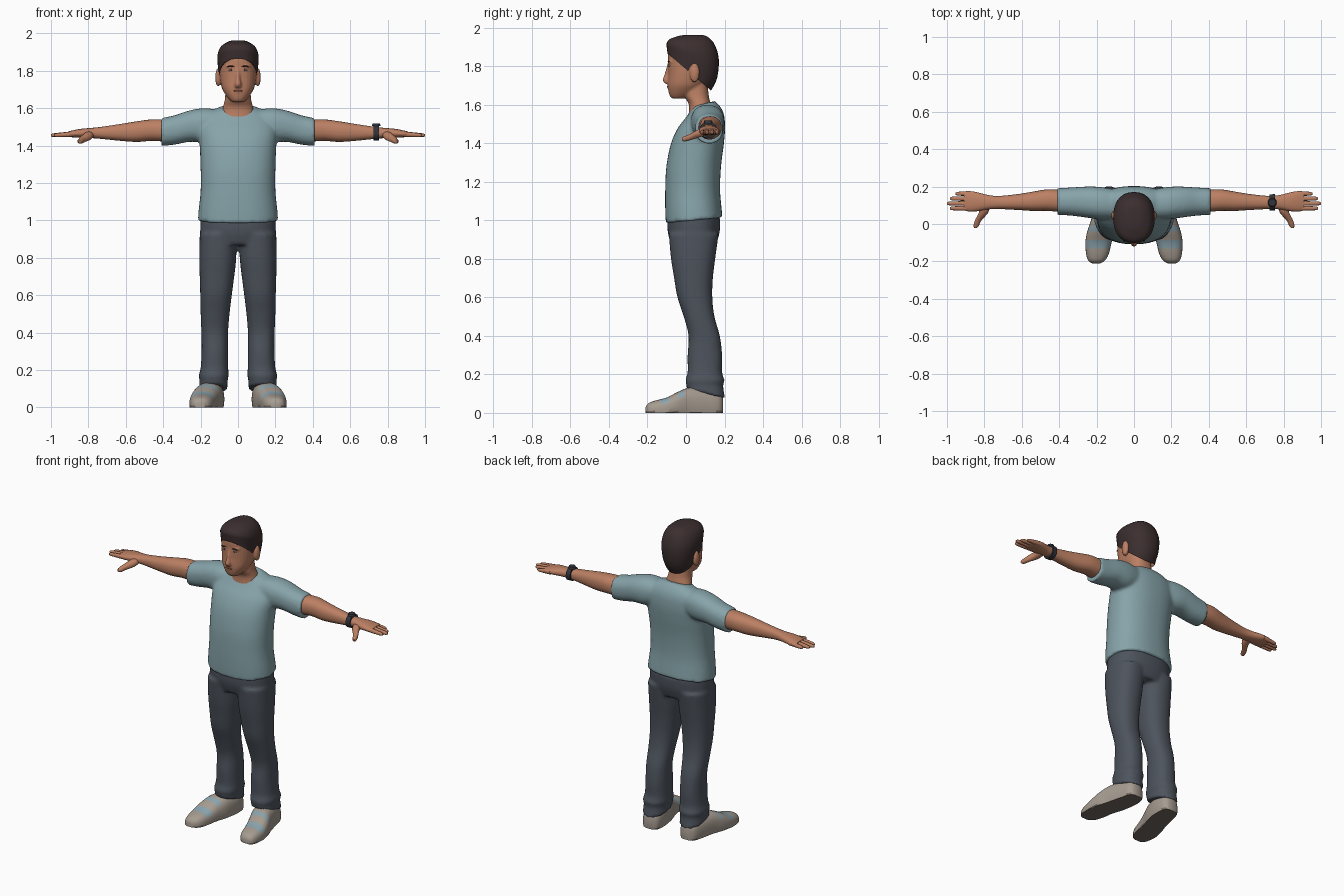
import bpy, bmesh, math
from mathutils import Vector, Matrix

cube = bpy.data.objects.get("Cube")
if cube:
    bpy.data.objects.remove(cube)


def material(name, *rgb):
    m = bpy.data.materials.new(name)
    m.diffuse_color = (*rgb, 1)
    m.use_nodes = True
    bsdf = next(n for n in m.node_tree.nodes if n.type == 'BSDF_PRINCIPLED')
    bsdf.inputs["Base Color"].default_value = (*rgb, 1)
    return m


skin = material("skin", .50, .215, .125)
shirt_blue = material("shirt blue", .24, .37, .40)
denim = material("dark trousers", .075, .088, .11)
hair_brown = material("dark brown hair", .045, .028, .029)
canvas = material("shoe beige", .38, .33, .28)
trim = material("shoe pale blue", .26, .37, .42)
rubber = material("sole brown", .17, .14, .12)
charcoal = material("watch charcoal", .03, .035, .045)
eye_white = material("eye white", .55, .45, .40)
lip = material("lip", .33, .12, .08)


def smooth_rows(rows, steps):
    """Catmull-Rom interpolation between section rows."""
    rows = [Vector(r) for r in rows]
    out = []
    for i in range(len(rows) - 1):
        a, b, c = rows[max(i - 1, 0)], rows[i], rows[i + 1]
        d = rows[min(i + 2, len(rows) - 1)]
        for k in range(steps):
            t = k / steps
            out.append(b + (c - a) * (t / 2) + (a * 2 - b * 5 + c * 4 - d) * (t * t / 2)
                       + (b * 3 - a - c * 3 + d) * (t ** 3 / 2))
    return out + [rows[-1]]


def loft(bm, axis, rows, side=1, n=28, power=2.3, steps=4):
    """Rows in hundredths: position, low/high of one axis, low/high of the other, tilt."""
    rows = [tuple(r) + (0,) * (6 - len(r)) for r in rows]
    others = [i for i in range(3) if i != axis]
    rings = []
    for pos, a0, a1, b0, b1, tilt in smooth_rows(rows, steps):
        ring = []
        for k in range(n):
            ang = math.tau * k / n
            c, s = math.cos(ang), math.sin(ang)
            u = math.copysign(abs(c) ** (2 / power), c) * (a1 - a0) / 2
            v = math.copysign(abs(s) ** (2 / power), s) * (b1 - b0) / 2
            co = [0, 0, 0]
            co[axis] = pos + tilt * v
            co[others[0]] = (a0 + a1) / 2 + u
            co[others[1]] = (b0 + b1) / 2 + v
            co[0] *= side
            ring.append(bm.verts.new(Vector(co) / 100))
        rings.append(ring)
    for r, q in zip(rings, rings[1:]):
        for k in range(n):
            bm.faces.new((r[k], r[(k + 1) % n], q[(k + 1) % n], q[k]))
    bm.faces.new(rings[0])
    bm.faces.new(rings[-1])


def centred(rows):
    """Expand (z, half width, y low, y high, ...) into full rows."""
    return [(r[0], -r[1], r[1], *r[2:]) for r in rows]


def ball(bm, at, size):
    m = Matrix.Translation(at) @ Matrix.Diagonal((*size, 1))
    bmesh.ops.create_uvsphere(bm, u_segments=16, v_segments=10, radius=1, matrix=m)


def finish(name, bm, mats, voxel=0):
    bmesh.ops.recalc_face_normals(bm, faces=bm.faces)
    mesh = bpy.data.meshes.new(name)
    bm.to_mesh(mesh)
    bm.free()
    ob = bpy.data.objects.new(name, mesh)
    bpy.context.collection.objects.link(ob)
    for m in mats:
        mesh.materials.append(m)
    bpy.ops.object.select_all(action='DESELECT')
    ob.select_set(True)
    bpy.context.view_layer.objects.active = ob
    bpy.ops.object.shade_smooth_by_angle(angle=math.radians(50))
    if voxel:
        re = ob.modifiers.new("blend", 'REMESH')
        re.mode, re.voxel_size, re.use_smooth_shade = 'VOXEL', voxel, True
        sm = ob.modifiers.new("soften", 'SMOOTH')
        sm.factor, sm.iterations = .5, 5
    return ob


# Shirt: torso and both sleeves blended together
bm = bmesh.new()
loft(bm, 2, centred([(100, 21.5, -10.5, 19, .1), (106, 21, -10.8, 18.5), (116, 20, -10.8, 17.7),
                     (128, 20, -10.2, 18.2), (140, 20.5, -7.8, 19.7), (148, 21, -4.2, 20.3),
                     (154, 19, 0, 19.8, .05), (158, 15, 2.5, 18, .1), (160.5, 9.5, 3, 15, .25)]), n=40)
for s in (1, -1):
    loft(bm, 0, [(8, 3, 18, 145, 159), (18, 2.5, 19.8, 142, 160), (26, 3.5, 20, 142, 158.8),
                 (34, 4.5, 19.5, 140.5, 156.2), (41, 4.8, 19.2, 139.8, 154.8)], s)
finish("shirt", bm, [shirt_blue], .01)

# Trousers: hips and two legs
bm = bmesh.new()
loft(bm, 2, centred([(87, 19, -7.5, 15.5), (94, 20.2, -9.5, 17.5), (102, 20, -9.5, 17.8)]), n=40)
for s in (1, -1):
    loft(bm, 2, [(93, .5, 20.5, -9, 17), (80, .9, 20.7, -7.8, 15.2), (70, 2, 20.5, -6.2, 14),
                 (60, 3.3, 20.2, -4.5, 13.7), (50, 4.5, 20, -1.2, 14.8), (40, 5.3, 19.6, 1.3, 17.6),
                 (30, 5.3, 19.5, .8, 18.8), (21, 5.2, 20, .8, 18.8), (17, 5, 21, -.3, 20),
                 (14, 5.6, 20.5, .3, 19.3), (10, 5.5, 21, 0, 20.3, -.25)], s)
finish("trousers", bm, [denim], .01)

for s, label in ((1, "left"), (-1, "right")):
    # Arm with palm, fingers and thumb
    bm = bmesh.new()
    loft(bm, 0, [(36, 6, 18, 142, 154), (46, 7, 18.5, 142.5, 154), (54, 7, 17.3, 142, 153),
                 (62, 7.5, 16, 142.5, 151.7), (72, 8, 15, 143.5, 150.2), (78, 7.8, 15.5, 144, 149.5),
                 (84, 6.8, 17, 144.2, 149), (89, 6.8, 17.6, 144.5, 148), (91, 7.6, 17, 145, 147.5)], s)
    for y, tip in ((8.4, 98.5), (11, 100), (13.6, 98.5), (16.2, 95.5)):
        loft(bm, 0, [(86, y - 1.3, y + 1.3, 144.8, 147.8), (tip - 3, y - 1.1, y + 1.1, 144.6, 146.8),
                     (tip - .8, y - .9, y + .9, 144.7, 146.4), (tip, y - .4, y + .4, 145.1, 146)], s, n=12)
    loft(bm, 1, [(10, 77, 82, 144, 148), (6, 78, 83, 142.8, 147), (2, 81.5, 85, 141.5, 144.8),
                 (-1, 83, 85.8, 141, 143.6), (-2.2, 84, 85.4, 141.7, 143)], s, n=14)
    finish(label + "_arm", bm, [skin])

    # Shoe: flat bottom, brown sole underneath, pale stripes over the laces
    bm = bmesh.new()
    loft(bm, 1, [(-21, 18, 22.5, -1, 3), (-19.5, 15.5, 24.5, -3, 5), (-16, 13.5, 25.6, -4, 6.4),
                 (-10, 12, 26, -4, 8), (-4, 10.5, 25, -4, 11), (2, 8.5, 23, -4, 13.2),
                 (10, 7.3, 21, -4, 13), (17, 8, 19, -4, 11), (19.3, 10.5, 16.5, -2, 8)], s, power=2.6)
    for v in bm.verts:
        v.co.z = max(v.co.z, 0)
    bmesh.ops.dissolve_degenerate(bm, dist=.0005, edges=bm.edges)
    shoe = finish(label + "_shoe", bm, [canvas, trim, rubber])
    for p in shoe.data.polygons:
        if p.normal.z < -.7 or p.center.z < .006:
            p.material_index = 2
        elif p.normal.z > .45 and (-.125 < p.center.y < -.085 or -.04 < p.center.y < -.01):
            p.material_index = 1

# Head: skull, jaw, nose, ears and neck
bm = bmesh.new()
loft(bm, 2, centred([(163.3, 3.2, -7.5, -1), (165, 5, -8.6, 3), (168, 7.2, -9.3, 7), (171, 8.7, -9.5, 10),
                     (176, 9.7, -9.3, 13), (182, 10.1, -9.4, 15), (188, 9.8, -9, 15), (193, 7, -5, 12)]))
loft(bm, 2, centred([(152, 10, 1, 14), (160, 8.2, 1.5, 12.8), (165, 7, -1, 11.8), (173, 6.6, -1, 11)]))
loft(bm, 2, centred([(181, 1, -9.8, -6), (176, 1.3, -11.2, -6), (172.8, 1.9, -12.2, -6),
                     (171, 1.6, -11, -6)]), n=14)
ball(bm, (0, -.083, 1.692), (.03, .015, .014))
for s in (1, -1):
    ball(bm, (s * .106, .045, 1.765), (.016, .026, .05))
    ball(bm, (s * .036, -.075, 1.824), (.03, .017, .009))
finish("head", bm, [skin], .006)

# Hair cap, high over the brow and low at the nape
bm = bmesh.new()
loft(bm, 2, centred([(177, 10, -9.6, 13, -.85), (182, 10.7, -10, 16.2, -.6), (188, 11, -10, 17, -.3),
                     (193, 9, -8.4, 14.6, -.1), (195.7, 5, -4, 10.5), (196.3, 2, 0, 7)]), n=36)
finish("hair", bm, [hair_brown])

# Face details
whites, irises, brows, mouth = (bmesh.new() for _ in range(4))
for s in (1, -1):
    ball(whites, (s * .036, -.0835, 1.804), (.014, .007, .006))
    ball(irises, (s * .036, -.0885, 1.804), (.006, .003, .006))
    ball(brows, (s * .038, -.089, 1.824), (.022, .006, .004))
ball(mouth, (0, -.094, 1.693), (.024, .006, .005))
finish("eyes", whites, [eye_white])
finish("irises", irises, [hair_brown])
finish("eyebrows", brows, [hair_brown])
finish("mouth", mouth, [lip])

# Wristwatch on the left arm
bm = bmesh.new()
loft(bm, 0, [(72.4, 7.2, 15.8, 142.8, 151), (75.4, 7.2, 16, 142.8, 151)])
bmesh.ops.create_cone(bm, cap_ends=True, segments=24, radius1=.024, radius2=.02, depth=.014,
                      matrix=Matrix.Translation((.739, .115, 1.511)))
finish("wristwatch", bm, [charcoal])
